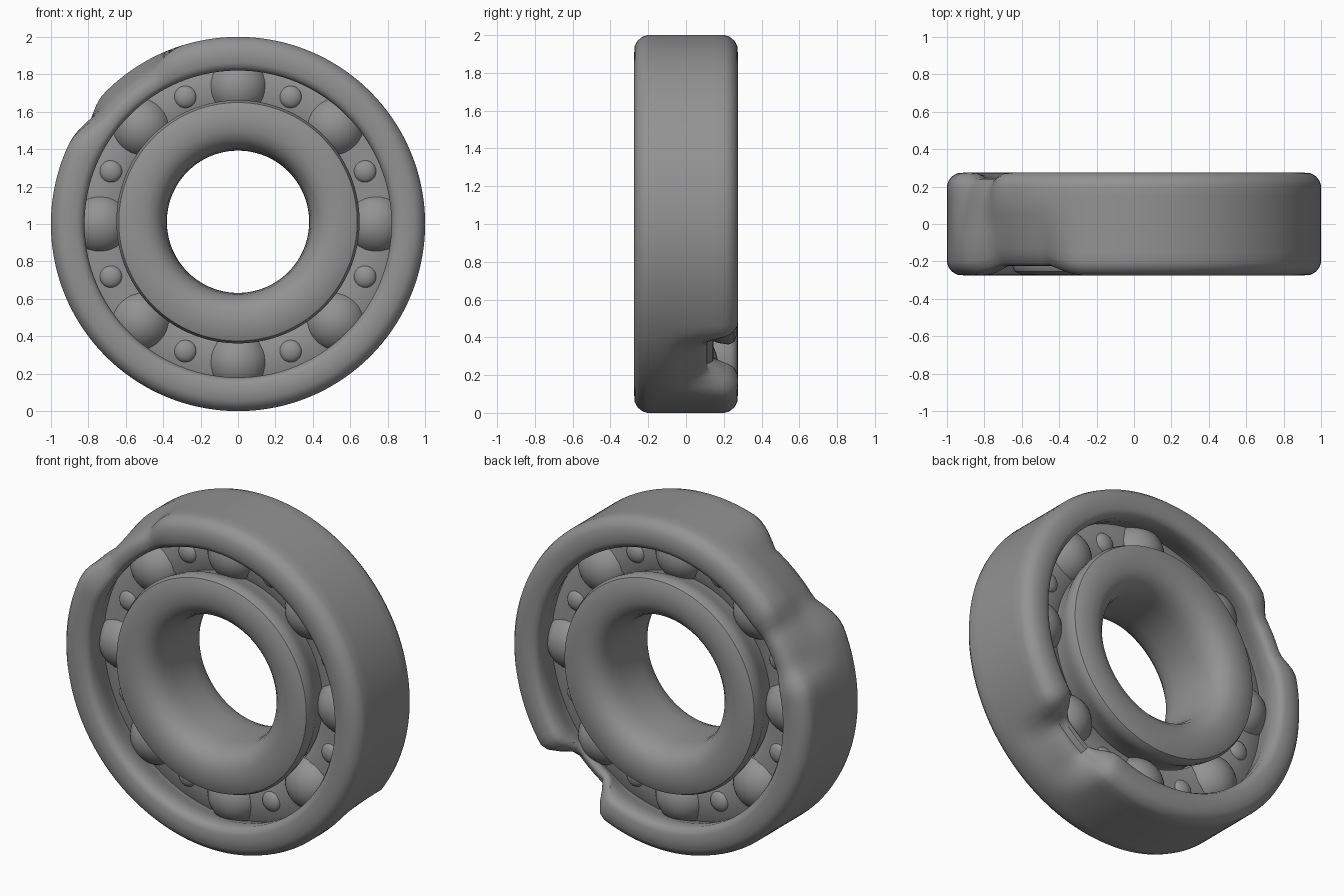
import bpy, math

if "Cube" in bpy.data.objects:
    bpy.data.objects.remove(bpy.data.objects["Cube"])

SEG = 144
BALLS = 8
PITCH = 0.735

# Dark steel
steel = bpy.data.materials.new("steel")
steel.diffuse_color = (0.29, 0.29, 0.29, 1)
steel.use_nodes = True
steel.node_tree.nodes["Principled BSDF"].inputs["Base Color"].default_value = steel.diffuse_color


def finish(ob):
    """Steel colour and smooth shading."""
    ob.data.materials.append(steel)
    bpy.ops.object.select_all(action='DESELECT')
    ob.select_set(True)
    bpy.context.view_layer.objects.active = ob
    bpy.ops.object.shade_smooth_by_angle(angle=math.radians(40))


def lathe(name, profile, deform=None, seg=SEG):
    """Spin a closed (radius, depth) profile about the y axis through z = 1."""
    n = len(profile)
    verts, faces = [], []
    for i in range(seg):
        a = 2 * math.pi * i / seg
        for r, y in profile:
            if deform:
                r, y = deform(math.degrees(a), r, y)
            verts.append((r * math.cos(a), y, 1 + r * math.sin(a)))
    for i in range(seg):
        j = (i + 1) % seg
        for k in range(n):
            m = (k + 1) % n
            faces.append((i * n + k, i * n + m, j * n + m, j * n + k))
    mesh = bpy.data.meshes.new(name)
    mesh.from_pydata(verts, [], faces)
    mesh.update()
    ob = bpy.data.objects.new(name, mesh)
    bpy.context.collection.objects.link(ob)
    finish(ob)
    return ob


def sphere(name, radius, angle, y=0.0, flat=1.0):
    """Ball or rivet head on the pitch circle."""
    bpy.ops.mesh.primitive_uv_sphere_add(
        segments=32, ring_count=20, radius=radius,
        location=(PITCH * math.cos(angle), y, 1 + PITCH * math.sin(angle)))
    ob = bpy.context.object
    ob.name = name
    ob.scale = (1, flat, 1)
    finish(ob)


def mirrored(half):
    """Complete a profile given on the front half, mirrored to the back."""
    return half + [(r, -y) for r, y in reversed(half) if y != 0]


# Dents in the outer ring: angle, half width, side, radial push, depth push
DENTS = [(-51, 16, 1, 0.12, 0.13),
         (131, 24, -1, 0.07, 0.05),
         (152, 16, 1, 0.06, 0.03)]


def dent(deg, r, y):
    r0, y0 = r, y
    for centre, width, side, push, sink in DENTS:
        d = abs((deg - centre + 180) % 360 - 180) / width
        t = y0 * side
        if d < 1 and t > -0.1:
            w = min(1, 1.6 * (1 - d * d) ** 2)
            outward = max(0, (r0 - 0.82) / 0.18)
            r -= push * w * min(1, (t + 0.1) / 0.33) * outward
            y -= side * sink * w * max(0, min(1, t / 0.24)) ** 2
    return r, y


# Outer ring with rounded corners and a ball groove inside
outer = mirrored([(0.865, 0), (0.86, -0.06), (0.84, -0.12), (0.825, -0.17),
                  (0.82, -0.235), (0.835, -0.262), (0.86, -0.272),
                  (0.90, -0.275), (0.945, -0.271), (0.972, -0.255),
                  (0.992, -0.23), (1.0, -0.205), (1.0, -0.15),
                  (1.0, -0.1), (1.0, -0.05), (1.0, 0)])
lathe("outer_ring", outer, dent)

# Inner ring with a softly rounded face and bore, sitting slightly high
inner = mirrored([(0.605, 0), (0.61, -0.06), (0.622, -0.12), (0.642, -0.17),
                  (0.65, -0.225), (0.637, -0.255), (0.60, -0.27),
                  (0.54, -0.275), (0.49, -0.27), (0.445, -0.252),
                  (0.41, -0.215), (0.39, -0.165), (0.382, -0.10), (0.38, 0)])
lathe("inner_ring", inner).location.z = 0.012

# Cage web between the balls
lathe("cage", mirrored([(0.61, -0.06), (0.66, -0.08), (0.735, -0.085),
                        (0.80, -0.08), (0.858, -0.06)]))

# Balls, with a low rivet on each side of the cage between them
for i in range(BALLS):
    a = 2 * math.pi * i / BALLS
    sphere(f"ball_{i + 1}", 0.168, a)
    for side, label in ((-1, "front"), (1, "back")):
        sphere(f"rivet_{label}_{i + 1}", 0.06, a + math.pi / BALLS,
               side * 0.075, 0.6)

# Face outward on every part
bpy.ops.object.select_all(action='SELECT')
bpy.ops.object.mode_set(mode='EDIT')
bpy.ops.mesh.select_all(action='SELECT')
bpy.ops.mesh.normals_make_consistent(inside=False)
bpy.ops.object.mode_set(mode='OBJECT')
